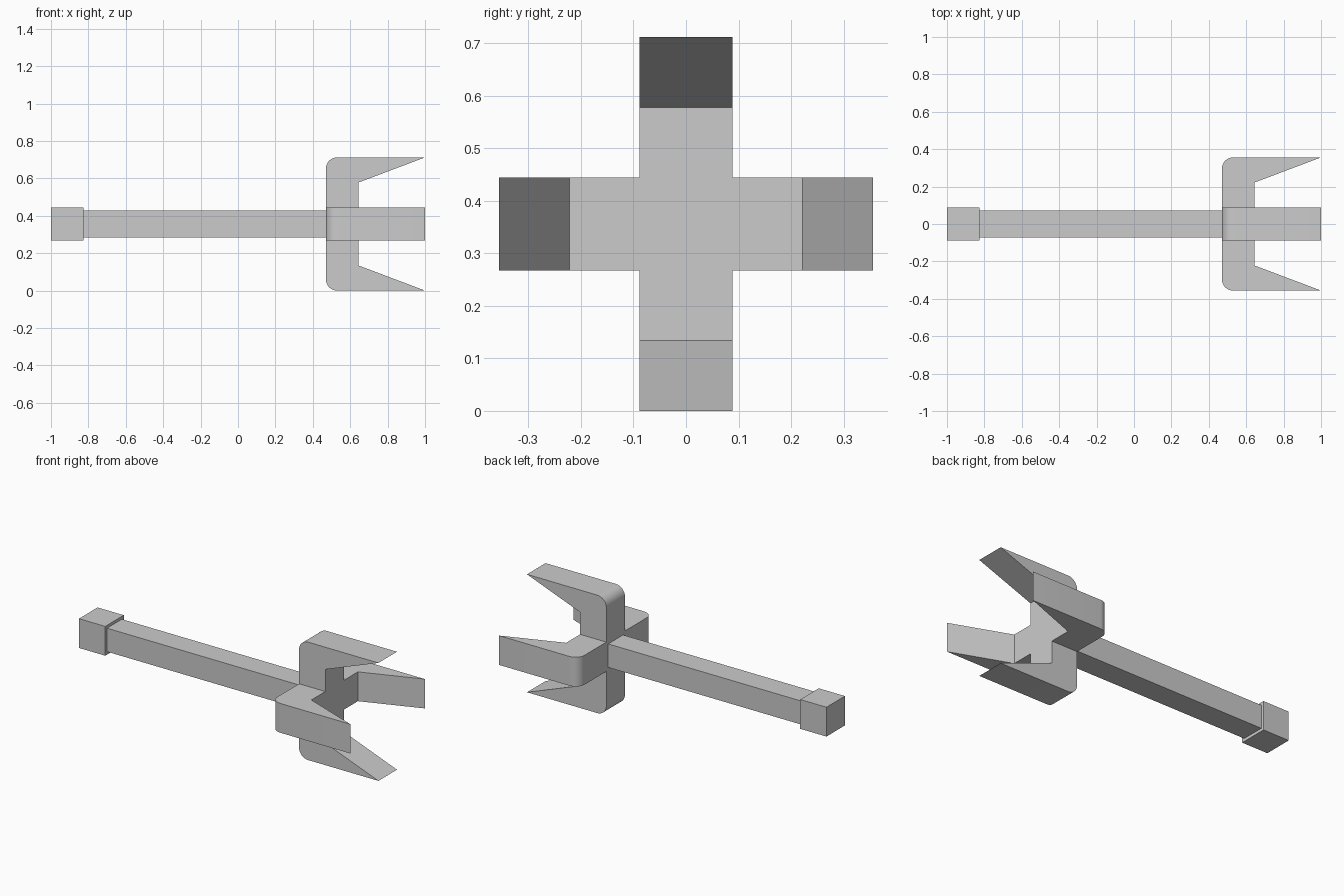
import bpy, bmesh
from math import sin, cos, pi
from mathutils import Matrix, Vector

if "Cube" in bpy.data.objects:
    bpy.data.objects.remove(bpy.data.objects["Cube"])

CZ = 0.356      # height of the long axis, also the reach of the prongs
H = 0.0885      # half width of prongs and pommel
BACK, FLOOR, R = 0.47, 0.645, 0.06


def box(name, x0, x1, half):
    bm = bmesh.new()
    bmesh.ops.create_cube(bm, size=1)
    bmesh.ops.scale(bm, vec=(x1 - x0, 2 * half, 2 * half), verts=bm.verts)
    bmesh.ops.translate(bm, vec=((x0 + x1) / 2, 0, CZ), verts=bm.verts)
    return finish(name, bm)


def finish(name, bm):
    bmesh.ops.recalc_face_normals(bm, faces=bm.faces)
    me = bpy.data.meshes.new(name)
    bm.to_mesh(me)
    bm.free()
    ob = bpy.data.objects.new(name, me)
    bpy.context.collection.objects.link(ob)
    return ob


# Handle and pommel
box("shaft", -0.828, BACK, 0.071)
box("pommel", -1.0, -0.825, H)

# Prong side profile (x, distance from axis) with rounded rear corner
profile = [(BACK, H)]
for i in range(9):
    a = pi - i * pi / 16
    profile.append((BACK + R + R * cos(a), CZ - R + R * sin(a)))
profile += [(1.0, CZ), (FLOOR, 0.222), (FLOOR, H)]

# Four prongs around a central hub, welded into one shell
bm = bmesh.new()
for k in range(4):
    rot = Matrix.Rotation(k * pi / 2, 3, 'X')
    sides = [[bm.verts.new(rot @ Vector((x, s, r))) for x, r in profile] for s in (-H, H)]
    for side in sides:
        bm.faces.new(side)
    a, b = sides
    for i in range(len(profile) - 1):
        bm.faces.new((a[i], a[i + 1], b[i + 1], b[i]))
for x in (BACK, FLOOR):
    bm.faces.new([bm.verts.new((x, y, z)) for y, z in ((-H, -H), (H, -H), (H, H), (-H, H))])
bmesh.ops.remove_doubles(bm, verts=bm.verts, dist=0.0001)
bmesh.ops.translate(bm, vec=(0, 0, CZ), verts=bm.verts)
head = finish("pronged_head", bm)

# Smooth only the rounded corners
bpy.context.view_layer.objects.active = head
head.select_set(True)
bpy.ops.object.shade_smooth_by_angle(angle=pi / 12)
